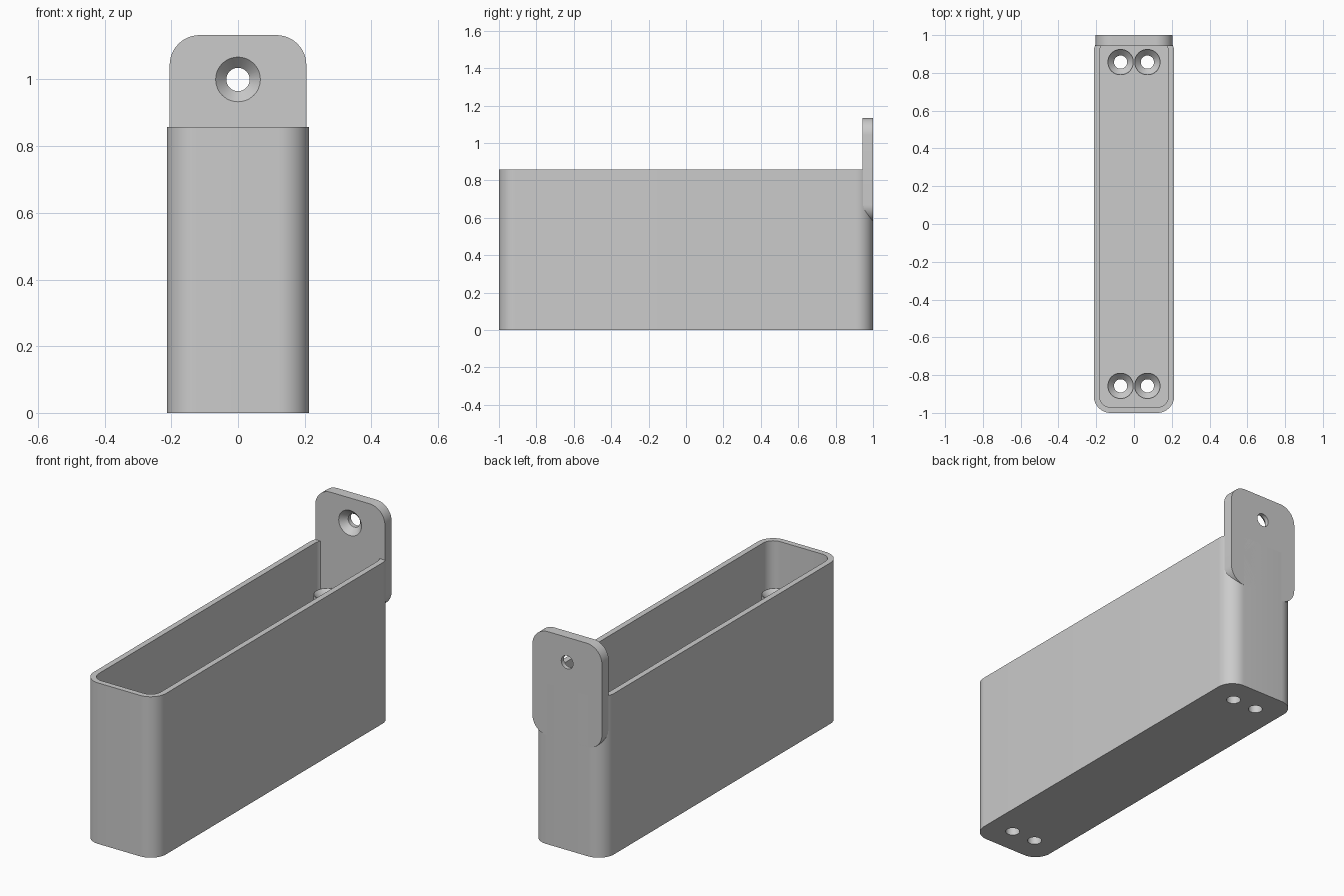
import bpy, bmesh, math
from mathutils import Matrix

cube = bpy.data.objects.get("Cube")
if cube:
    bpy.data.objects.remove(cube, do_unlink=True)

grey = bpy.data.materials.new("plain_grey")
grey.use_nodes = True
colour = (0.6, 0.6, 0.6, 1)
grey.diffuse_color = colour
grey.node_tree.nodes["Principled BSDF"].inputs["Base Color"].default_value = colour

TOP, WALL = 0.857, 0.03
POST_TOP = 0.635
BACK = Matrix.Rotation(math.pi / 2, 4, 'X')  # turns +z to -y


def extrude_outline(name, outline, depth, matrix):
    """Solid from a flat outline extruded along local z, then placed."""
    bm = bmesh.new()
    face = bm.faces.new([bm.verts.new((x, y, 0)) for x, y in outline])
    moved = bmesh.ops.extrude_face_region(bm, geom=[face])["geom"]
    bmesh.ops.translate(bm, vec=(0, 0, depth),
                        verts=[v for v in moved if isinstance(v, bmesh.types.BMVert)])
    return finish(name, bm, matrix)


def finish(name, bm, matrix):
    bmesh.ops.recalc_face_normals(bm, faces=bm.faces)
    bm.transform(matrix)
    mesh = bpy.data.meshes.new(name)
    bm.to_mesh(mesh)
    bm.free()
    mesh.materials.append(grey)
    obj = bpy.data.objects.new(name, mesh)
    bpy.context.collection.objects.link(obj)
    return obj


def rounded_rect(hx, hy, r, steps=12):
    points = []
    for k, (sx, sy) in enumerate([(1, 1), (-1, 1), (-1, -1), (1, -1)]):
        for i in range(steps + 1):
            a = math.pi / 2 * (k + i / steps)
            points.append((sx * (hx - r) + r * math.cos(a),
                           sy * (hy - r) + r * math.sin(a)))
    return points


def turned(name, profile, matrix, sides=48):
    """Closed solid turned around local z from (radius, height) points."""
    bm = bmesh.new()
    rings = [[bm.verts.new((r * math.cos(a), r * math.sin(a), z))
              for a in (2 * math.pi * i / sides for i in range(sides))]
             for r, z in profile]
    for low, high in zip(rings, rings[1:]):
        for i in range(sides):
            j = (i + 1) % sides
            bm.faces.new((low[i], low[j], high[j], high[i]))
    bm.faces.new(rings[0])
    bm.faces.new(rings[-1])
    return finish(name, bm, matrix)


def drill(height, matrix):
    """Through hole with a countersink ending at the given height."""
    return turned("drill", [(0.035, -0.05), (0.035, height - 0.034),
                            (0.067, height), (0.067, height + 0.02)], matrix)


def combine(obj, other, operation):
    mod = obj.modifiers.new(operation, 'BOOLEAN')
    mod.operation, mod.solver, mod.object = operation, 'EXACT', other
    bpy.context.view_layer.objects.active = obj
    bpy.ops.object.modifier_apply(modifier=mod.name)
    bpy.data.objects.remove(other, do_unlink=True)


# Open box with rounded corners
box = extrude_outline("box", rounded_rect(0.213, 1, 0.09), TOP, Matrix())
cavity = extrude_outline("cavity", rounded_rect(0.213 - WALL, 1 - WALL, 0.06), TOP,
                         Matrix.Translation((0, 0, 0.057)))
combine(box, cavity, 'DIFFERENCE')

# Four countersunk screw posts
spots = [Matrix.Translation((x, y, 0)) for x in (-0.071, 0.071) for y in (-0.857, 0.857)]
for spot in spots:
    post = turned("post", [(0.0695, 0.02), (0.0695, POST_TOP)], spot)
    combine(box, post, 'UNION')
for spot in spots:
    combine(box, drill(POST_TOP, spot), 'DIFFERENCE')

# Hanging tab with a countersunk hole
tab = extrude_outline("hanging_tab", rounded_rect(0.205, 0.277, 0.09), 0.057,
                      Matrix.Translation((0, 1, 0.856)) @ BACK)
combine(tab, drill(0.057, Matrix.Translation((0, 1, 1.0)) @ BACK), 'DIFFERENCE')

for obj in (box, tab):
    bpy.ops.object.select_all(action='DESELECT')
    obj.select_set(True)
    bpy.context.view_layer.objects.active = obj
    bpy.ops.object.shade_smooth_by_angle(angle=math.radians(30))
